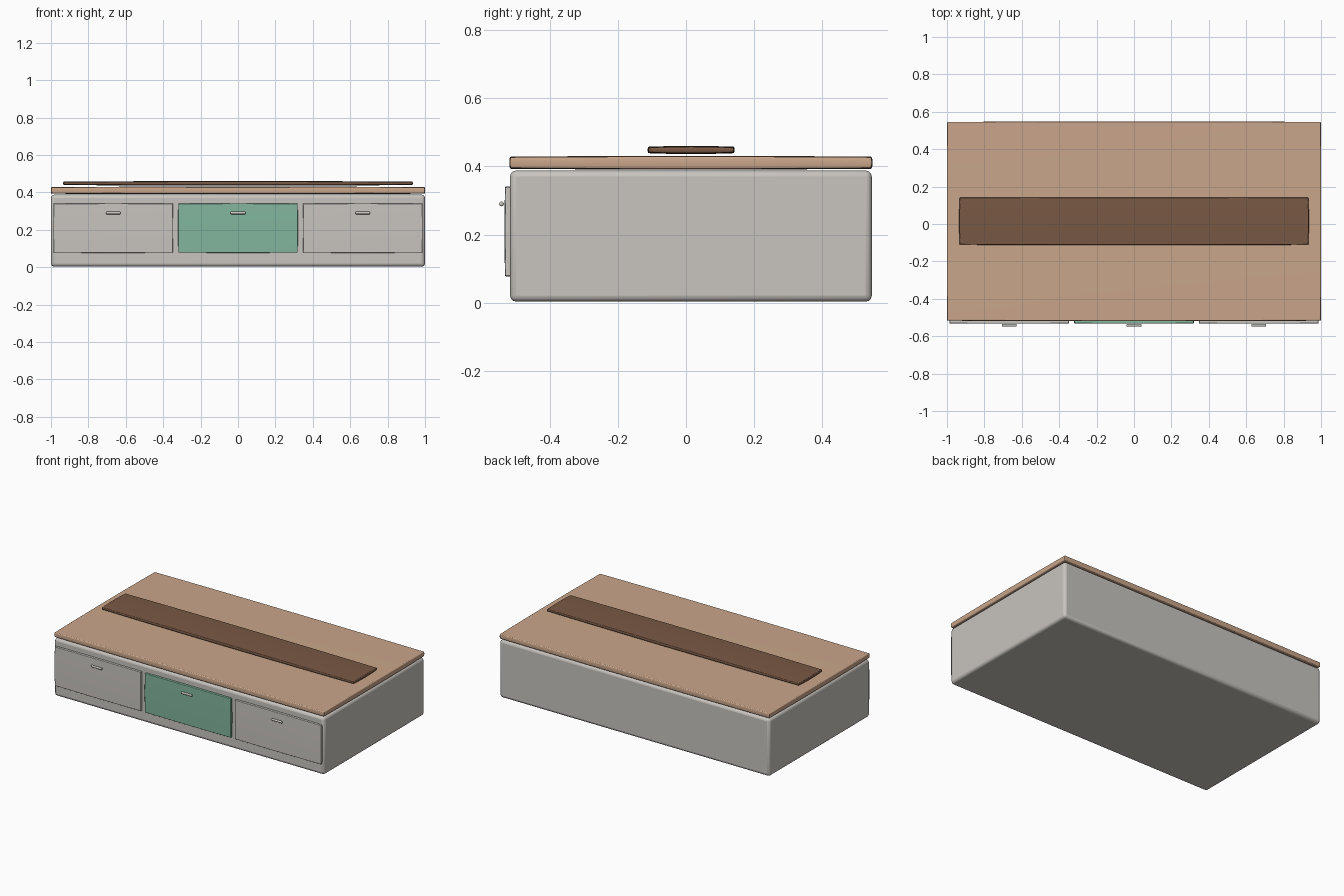
import bpy, bmesh, math
from mathutils import Vector, Matrix

if "Cube" in bpy.data.objects:
    bpy.data.objects.remove(bpy.data.objects["Cube"])

def material(name, rgb):
    m = bpy.data.materials.new(name)
    m.diffuse_color = (*rgb, 1)
    m.use_nodes = True
    m.node_tree.nodes["Principled BSDF"].inputs["Base Color"].default_value = m.diffuse_color
    return m

GREY = material("warm_grey", (0.58, 0.555, 0.52))
TAN = material("tan", (0.59, 0.38, 0.255))
BROWN = material("dark_brown", (0.19, 0.098, 0.058))
GREEN = material("sea_green", (0.225, 0.47, 0.34))

def finish(bm, name, mat, bevel=0, segments=3):
    bmesh.ops.recalc_face_normals(bm, faces=bm.faces)
    me = bpy.data.meshes.new(name)
    bm.to_mesh(me)
    bm.free()
    me.materials.append(mat)
    ob = bpy.data.objects.new(name, me)
    bpy.context.collection.objects.link(ob)
    if bevel:
        mod = ob.modifiers.new("soft_edges", 'BEVEL')
        mod.width, mod.segments = bevel, segments
        mod.limit_method, mod.angle_limit = 'ANGLE', math.radians(50)
    bpy.ops.object.select_all(action='DESELECT')
    ob.select_set(True)
    bpy.context.view_layer.objects.active = ob
    bpy.ops.object.shade_smooth_by_angle(angle=math.radians(40))
    return ob

def cushion(name, lo, hi, mat, bevel, puff=0.0):
    """Box between two corners whose faces swell outward by puff."""
    lo, hi = Vector(lo), Vector(hi)
    c, h = (lo + hi) / 2, (hi - lo) / 2
    bm = bmesh.new()
    bmesh.ops.create_cube(bm, size=2)
    if puff:
        bmesh.ops.subdivide_edges(bm, edges=bm.edges[:], cuts=7, use_grid_fill=True)
    for v in bm.verts:
        u = v.co.copy()
        for i in range(3):
            a, b = u[(i + 1) % 3], u[(i + 2) % 3]
            swell = puff * (2 - a * a - b * b) / 2
            v.co[i] = c[i] + u[i] * (h[i] + swell)
    return finish(bm, name, mat, bevel)

# Cabinet body, top board and runner
cushion("body", (-1, -0.517, 0.003), (1, 0.546, 0.388), GREY, 0.018)
cushion("top_board", (-0.997, -0.515, 0.395), (0.997, 0.544, 0.427), TAN, 0.008, 0.004)
cushion("runner", (-0.93, -0.108, 0.4415), (0.93, 0.138, 0.4555), BROWN, 0.005, 0.005)

# Three drawers with bar handles
for label, x, mat in (("left", -0.667, GREY), ("middle", 0, GREEN), ("right", 0.667, GREY)):
    cushion(label + "_drawer", (x - 0.318, -0.531, 0.079), (x + 0.318, -0.515, 0.339),
            mat, 0.004, 0.002)
    bm = bmesh.new()
    bmesh.ops.create_cone(bm, cap_ends=True, segments=16, radius1=0.007, radius2=0.007,
                          depth=0.08, matrix=Matrix.Translation((x, -0.542, 0.29))
                          @ Matrix.Rotation(math.pi / 2, 4, 'Y'))
    finish(bm, label + "_handle", GREY, 0.004, 2)
